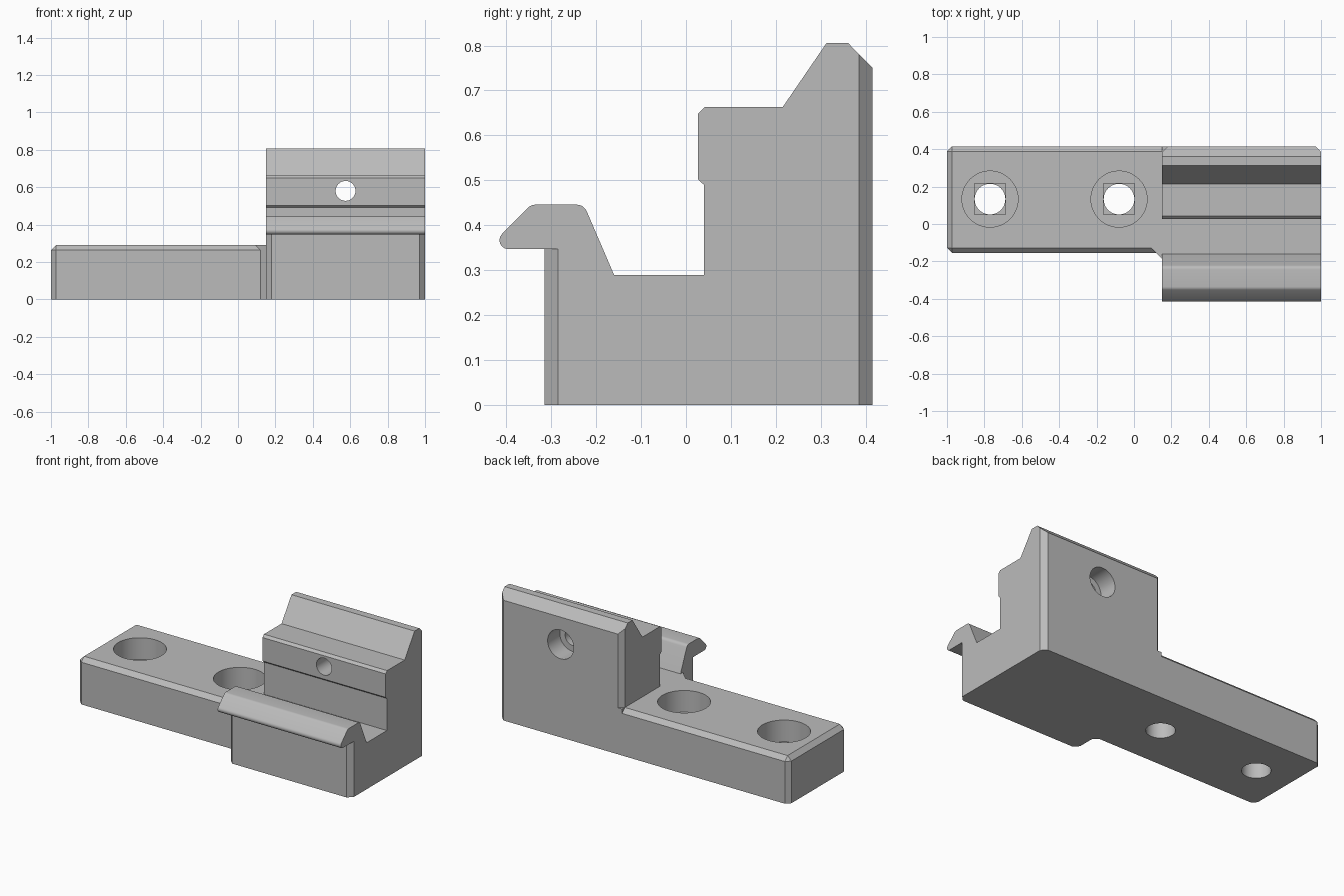
import bpy, bmesh, math
from mathutils import Vector, Matrix

if "Cube" in bpy.data.objects:
    bpy.data.objects.remove(bpy.data.objects["Cube"])

grey = bpy.data.materials.new("grey_plastic")
grey.diffuse_color = (0.50, 0.50, 0.50, 1)
grey.use_nodes = True
grey.node_tree.nodes["Principled BSDF"].inputs["Base Color"].default_value = grey.diffuse_color


def make_object(name, bm):
    bmesh.ops.recalc_face_normals(bm, faces=bm.faces)
    me = bpy.data.meshes.new(name)
    bm.to_mesh(me)
    bm.free()
    me.materials.append(grey)
    ob = bpy.data.objects.new(name, me)
    bpy.context.collection.objects.link(ob)
    return ob


def prism(name, points, offset):
    """Extrude a closed outline of 3D points along an offset."""
    bm = bmesh.new()
    face = bm.faces.new([bm.verts.new(p) for p in points])
    ext = bmesh.ops.extrude_face_region(bm, geom=[face], use_keep_orig=True)
    verts = [g for g in ext["geom"] if isinstance(g, bmesh.types.BMVert)]
    bmesh.ops.translate(bm, verts=verts, vec=Vector(offset))
    return make_object(name, bm)


def upright(name, xy, z0, z1):
    return prism(name, [(x, y, z0) for x, y in xy], (0, 0, z1 - z0))


def cylinder(name, center, radius, depth, axis="Z"):
    bm = bmesh.new()
    rot = Matrix.Rotation(math.pi / 2, 4, "X") if axis == "Y" else Matrix()
    bmesh.ops.create_cone(bm, cap_ends=True, segments=48, radius1=radius, radius2=radius,
                          depth=depth, matrix=Matrix.Translation(center) @ rot)
    return make_object(name, bm)


def boolean(target, other, operation="DIFFERENCE"):
    """Apply a boolean and discard the helper object."""
    mod = target.modifiers.new("bool", "BOOLEAN")
    mod.operation, mod.solver, mod.object = operation, "EXACT", other
    bpy.context.view_layer.objects.active = target
    bpy.ops.object.modifier_apply(modifier=mod.name)
    bpy.data.objects.remove(other)


def arc(cy, cz, r, a0, a1, n=6):
    return [(cy + r * math.cos(math.radians(a0 + (a1 - a0) * i / n)),
             cz + r * math.sin(math.radians(a0 + (a1 - a0) * i / n))) for i in range(n + 1)]


# Clamp block: side profile with a front hook, a channel and a stepped rear jaw
profile = ([(-0.315, 0), (-0.315, 0.347)]
           + arc(-0.395, 0.367, 0.020, 270, 135)
           + arc(-0.335, 0.422, 0.024, 135, 90, 4)
           + arc(-0.243, 0.422, 0.024, 90, 22, 5)
           + [(-0.16, 0.29), (0.04, 0.29), (0.04, 0.49), (0.027, 0.502), (0.027, 0.648),
              (0.042, 0.663), (0.215, 0.663), (0.313, 0.806), (0.36, 0.806),
              (0.415, 0.75), (0.415, 0)])
block = prism("clamp_block", [(0.15, y, z) for y, z in profile], (0.85, 0, 0))

# Chamfered upright corners of the block: corner x, y, inward directions, height range
for cx, cy, sx, sy, z0, z1 in [(0.15, -0.315, 1, 1, -0.1, 0.347), (1, -0.315, -1, 1, -0.1, 0.347),
                               (1, 0.415, -1, -1, -0.1, 1), (0.15, 0.415, 1, -1, 0.29, 1)]:
    c, e = 0.03, 0.02
    boolean(block, upright("corner_cutter", [(cx + sx * (c + e), cy - sy * e),
                                             (cx - sx * e, cy - sy * e),
                                             (cx - sx * e, cy + sy * (c + e))], z0, z1))

# Cross hole through the rear jaw with a wide recess at the back
boolean(block, cylinder("bore_cutter", (0.575, 0.2, 0.58), 0.053, 1.0, "Y"))
boolean(block, cylinder("recess_cutter", (0.575, 0.395, 0.58), 0.09, 0.2, "Y"))

# Mounting plate with chamfered top rim and left corners
bm = bmesh.new()
bmesh.ops.create_cube(bm, size=1, matrix=Matrix.Translation((-0.425, 0.13, 0.145))
                      @ Matrix.Diagonal((1.15, 0.57, 0.29, 1)))
rim = []
for e in bm.edges:
    m = (e.verts[0].co + e.verts[1].co) / 2
    if m.x < 0.1 and m.z > 0.1:
        rim.append(e)
bmesh.ops.bevel(bm, geom=rim, offset=0.027, offset_type="OFFSET", segments=1, affect="EDGES")
plate = make_object("mounting_plate", bm)

# Slanted corner filling between plate and block
boolean(plate, upright("corner_fill", [(0.06, -0.095), (0.15, -0.185), (0.15, -0.095)], 0, 0.29),
        "UNION")

# Counterbored screw holes, with a shallow square step under each recess
for x in (-0.77, -0.08):
    y, s = 0.133, 0.083
    boolean(plate, cylinder("recess_cutter", (x, y, 0.255), 0.15, 0.2))
    boolean(plate, upright("step_cutter", [(x - s, y - s), (x + s, y - s),
                                           (x + s, y + s), (x - s, y + s)], 0.143, 0.2))
    boolean(plate, cylinder("bore_cutter", (x, y, 0.1), 0.082, 0.5))

# Smooth round surfaces, keep chamfers crisp
for ob in (block, plate):
    bpy.ops.object.select_all(action="DESELECT")
    ob.select_set(True)
    bpy.context.view_layer.objects.active = ob
    bpy.ops.object.shade_smooth_by_angle(angle=math.radians(30))
